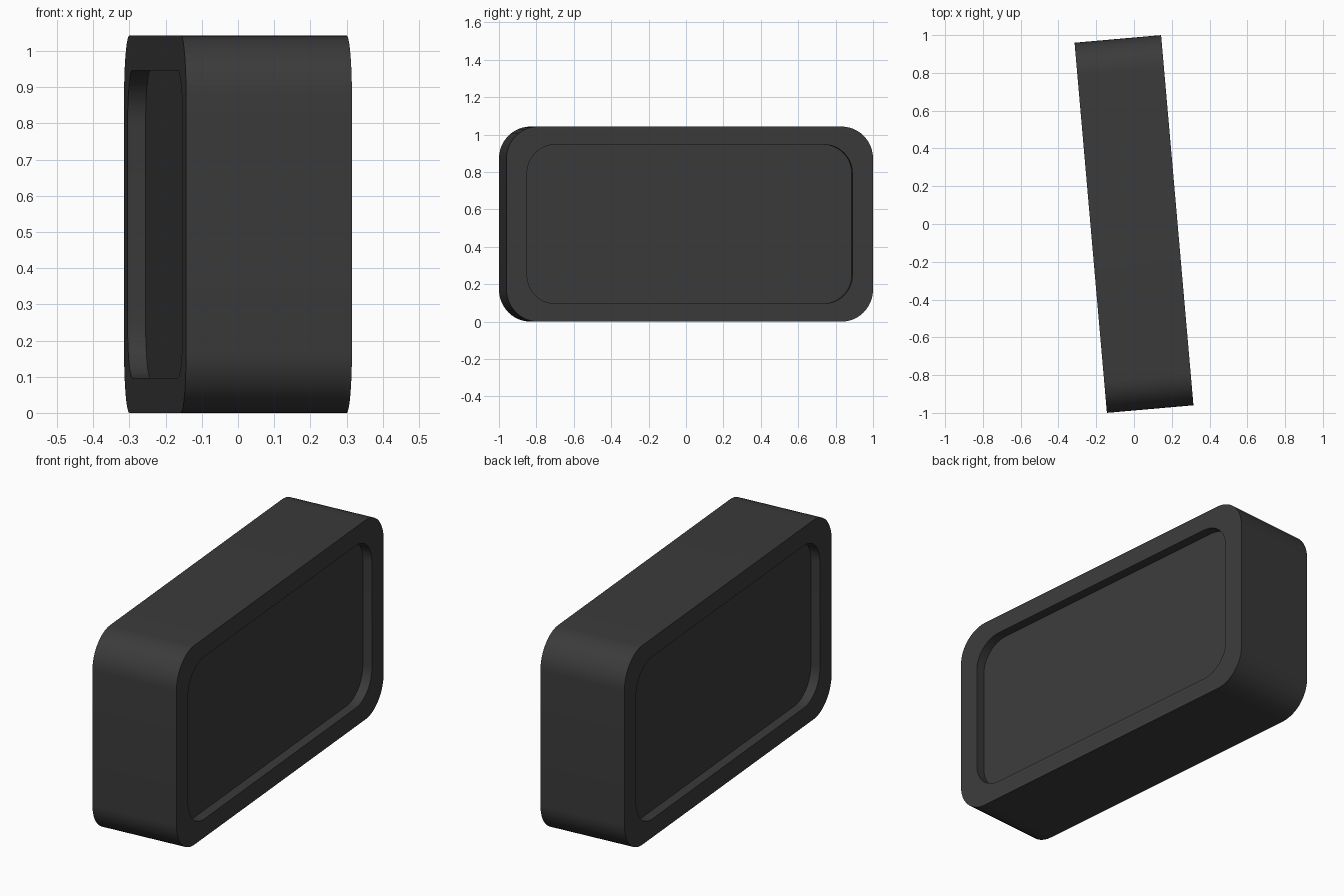
import bpy, bmesh, math

cube = bpy.data.objects.get("Cube")
if cube:
    bpy.data.objects.remove(cube, do_unlink=True)

LENGTH, HEIGHT, WIDTH = 1.967, 1.043, 0.46
DEPTH = 0.05      # recess depth on both broad sides
STEPS = 12        # segments per rounded corner

charcoal = bpy.data.materials.new("charcoal")
charcoal.use_nodes = True
colour = (0.043, 0.043, 0.043, 1)
charcoal.diffuse_color = colour
charcoal.node_tree.nodes["Principled BSDF"].inputs["Base Color"].default_value = colour


def rounded_ring(bm, x, half_y, half_z, radius):
    """Loop of vertices around a rounded rectangle at the given x."""
    ring = []
    corners = [(1, 1), (-1, 1), (-1, -1), (1, -1)]
    for i, (sy, sz) in enumerate(corners):
        for k in range(STEPS + 1):
            a = math.pi / 2 * (i + k / STEPS)
            ring.append(bm.verts.new((
                x,
                sy * (half_y - radius) + radius * math.cos(a),
                HEIGHT / 2 + sz * (half_z - radius) + radius * math.sin(a))))
    return ring


# Body: rounded block with a recessed panel on each broad side
bm = bmesh.new()
outer = (LENGTH / 2, HEIGHT / 2, 0.17)
inner = (0.873, 0.425, 0.152)
w = WIDTH / 2
sections = [(-w + DEPTH, inner), (-w, inner), (-w, outer),
            (w, outer), (w, inner), (w - DEPTH, inner)]
rings = [rounded_ring(bm, x, *shape) for x, shape in sections]
for r0, r1 in zip(rings, rings[1:]):
    n = len(r0)
    for i in range(n):
        j = (i + 1) % n
        bm.faces.new((r0[i], r0[j], r1[j], r1[i]))
bm.faces.new(rings[0])
bm.faces.new(rings[-1])
bmesh.ops.recalc_face_normals(bm, faces=bm.faces)

mesh = bpy.data.meshes.new("recessed_block")
bm.to_mesh(mesh)
bm.free()
mesh.materials.append(charcoal)
block = bpy.data.objects.new("recessed_block", mesh)
bpy.context.collection.objects.link(block)
block.rotation_euler.z = math.radians(5)

# Smooth corners, crisp rims
bpy.ops.object.select_all(action="DESELECT")
block.select_set(True)
bpy.context.view_layer.objects.active = block
bpy.ops.object.shade_smooth_by_angle(angle=math.radians(30))
